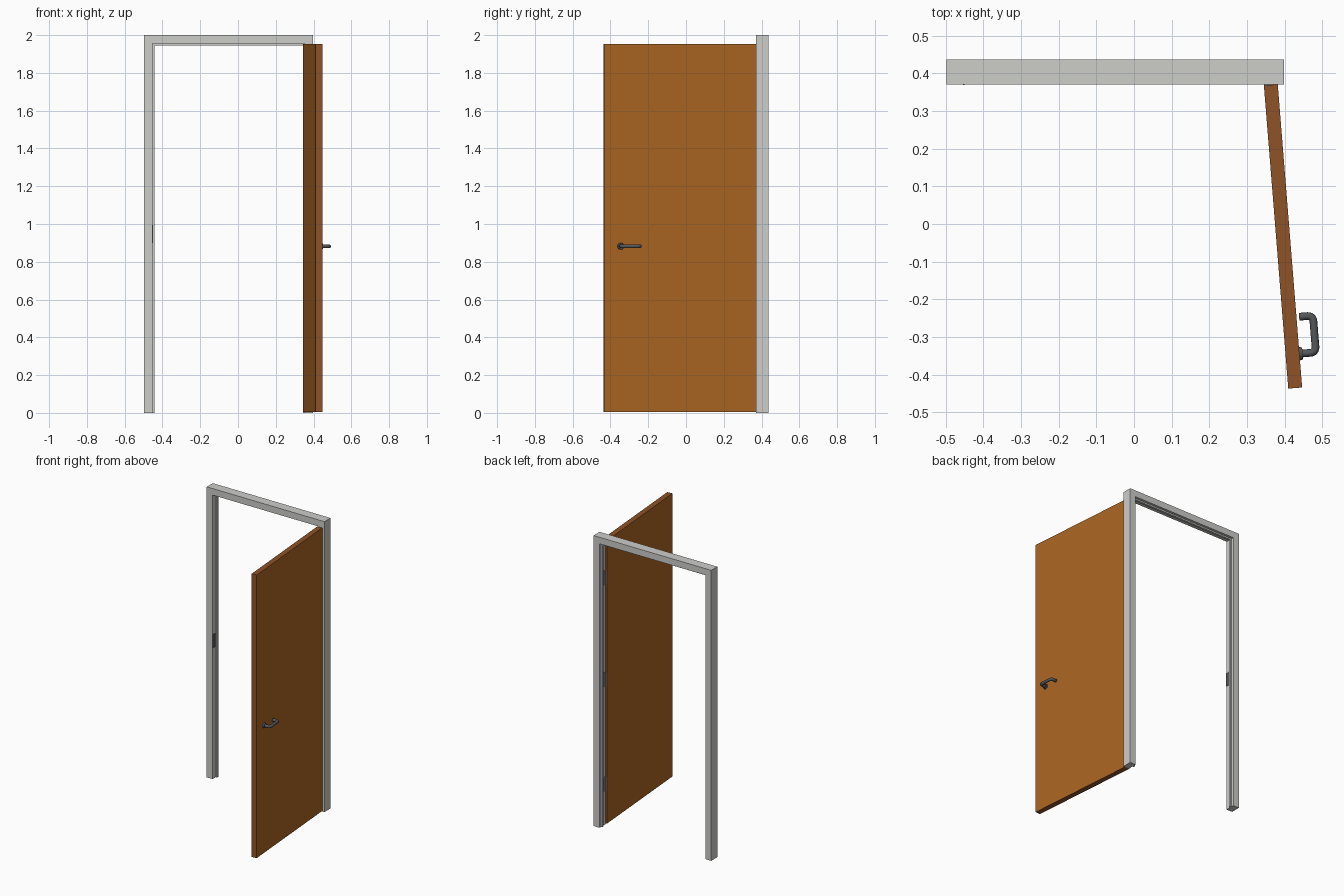
import bpy, bmesh, math
from mathutils import Matrix, Vector

if "Cube" in bpy.data.objects:
    bpy.data.objects.remove(bpy.data.objects["Cube"])


def srgb(r, g, b):
    f = lambda c: ((c / 255 + 0.055) / 1.055) ** 2.4 if c > 10 else c / 255 / 12.92
    return (f(r), f(g), f(b), 1)


def material(name, rgb):
    m = bpy.data.materials.new(name)
    m.diffuse_color = srgb(*rgb)
    m.use_nodes = True
    m.node_tree.nodes["Principled BSDF"].inputs["Base Color"].default_value = m.diffuse_color
    return m


FRAME = material("frame_grey", (205, 206, 202))
WOOD = material("wood_face", (170, 101, 34))
EDGE = material("wood_edge", (143, 82, 38))
DARK = material("dark_metal", (84, 86, 88))
STEEL = material("hinge_steel", (128, 130, 134))

# Open leaf: local origin on the hinge-side outer corner, local -y runs along the leaf
LEAF = Matrix.Translation((0.382, 0.371, 0)) @ Matrix.Rotation(math.radians(4.6), 4, 'Z')


def finish(name, bm, mats, matrix=None):
    bmesh.ops.recalc_face_normals(bm, faces=bm.faces)
    me = bpy.data.meshes.new(name)
    bm.to_mesh(me)
    bm.free()
    for m in mats:
        me.materials.append(m)
    ob = bpy.data.objects.new(name, me)
    bpy.context.collection.objects.link(ob)
    if matrix:
        ob.matrix_world = matrix
    return ob


def box(name, lo, hi, mats, matrix=None):
    bm = bmesh.new()
    bmesh.ops.create_cube(bm, size=1)
    for v in bm.verts:
        v.co = Vector([lo[i] if v.co[i] < 0 else hi[i] for i in range(3)])
    return finish(name, bm, mats, matrix)


def smooth(ob):
    bpy.ops.object.select_all(action='DESELECT')
    ob.select_set(True)
    bpy.context.view_layer.objects.active = ob
    bpy.ops.object.shade_smooth_by_angle(angle=math.radians(40))


# Door frame: rebated profile (inward offset, y) swept up, across and down
X0, X1, Y0, Y1 = -0.498, 0.398, 0.371, 0.437
profile = [(0, Y0), (0.045, Y0), (0.045, 0.405), (0.055, 0.405),
           (0.055, 0.42), (0.045, 0.42), (0.045, Y1), (0, Y1)]
bm = bmesh.new()
rings = []
for side, top in ((0, 0), (0, 1), (1, 1), (1, 0)):
    rings.append([bm.verts.new((X1 - t if side else X0 + t, y, 2 - t if top else 0))
                  for t, y in profile])
n = len(profile)
for a, b in zip(rings, rings[1:]):
    for i in range(n):
        j = (i + 1) % n
        bm.faces.new((a[i], a[j], b[j], b[i]))
bm.faces.new(rings[0])
bm.faces.new(rings[-1])
finish("door_frame", bm, [FRAME])

# Door leaf: broad faces in wood, narrow edges in darker wood
leaf = box("door_leaf", (-0.037, -0.808, 0.004), (0, 0, 1.953), [WOOD, EDGE], LEAF)
for p in leaf.data.polygons:
    p.material_index = 0 if abs(p.normal.x) > 0.5 else 1

# Hinges: a plate on the jamb and a plate on the leaf edge, three times
for i, z in enumerate((0.28, 1.0, 1.7)):
    box(f"hinge_jamb_plate_{i + 1}", (0.351, 0.372, z - 0.05), (0.354, 0.402, z + 0.05), [STEEL])
    box(f"hinge_leaf_plate_{i + 1}", (-0.036, -0.001, z - 0.05), (-0.004, 0.002, z + 0.05),
        [STEEL], LEAF)

# Strike plate on the free jamb
box("strike_plate", (-0.454, 0.369, 0.9), (-0.451, 0.398, 0.995), [DARK])

# Handle rose
HZ = 0.882
bm = bmesh.new()
bmesh.ops.create_cone(bm, cap_ends=True, segments=24, radius1=0.018, radius2=0.016, depth=0.009,
                      matrix=Matrix.Translation((0.004, -0.718, HZ)) @ Matrix.Rotation(math.pi / 2, 4, 'Y'))
smooth(finish("handle_rose", bm, [DARK], LEAF))

# Lever handle: round tube bent twice, returning toward the leaf
OUT, NEAR, FAR, BEND = 0.044, -0.718, -0.62, 0.014
path = [(0.0, NEAR)]
for k in range(7):
    a = math.pi / 2 * k / 6
    path.append((OUT - BEND + BEND * math.sin(a), NEAR + BEND - BEND * math.cos(a)))
for k in range(7):
    a = math.pi / 2 * k / 6
    path.append((OUT - BEND + BEND * math.cos(a), FAR - BEND + BEND * math.sin(a)))
path.append((0.007, FAR))
bm = bmesh.new()
rings = []
R, S = 0.0102, 16
for i, (x, y) in enumerate(path):
    p, q = path[max(i - 1, 0)], path[min(i + 1, len(path) - 1)]
    d = Vector((q[0] - p[0], q[1] - p[1], 0)).normalized()
    side = Vector((-d.y, d.x, 0))
    rings.append([bm.verts.new(Vector((x, y, HZ)) + R * (math.cos(t) * side + Vector((0, 0, math.sin(t)))))
                  for t in (2 * math.pi * s / S for s in range(S))])
for a, b in zip(rings, rings[1:]):
    for s in range(S):
        bm.faces.new((a[s], a[(s + 1) % S], b[(s + 1) % S], b[s]))
bm.faces.new(rings[0])
bm.faces.new(rings[-1])
smooth(finish("lever_handle", bm, [DARK], LEAF))
